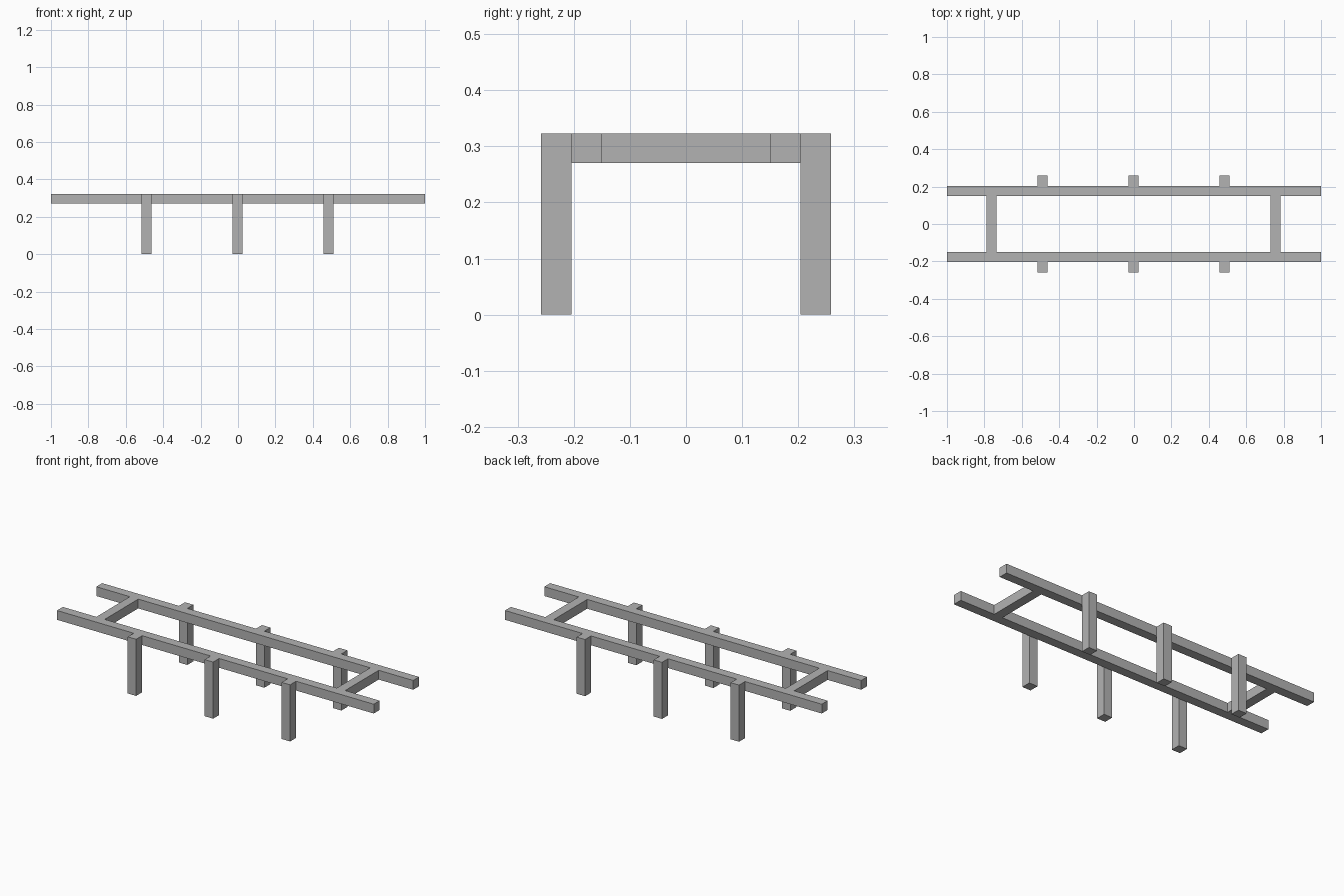
import bpy

if "Cube" in bpy.data.objects:
    bpy.data.objects.remove(bpy.data.objects["Cube"], do_unlink=True)

# Single plain grey
grey = bpy.data.materials.new("plain_grey")
grey.use_nodes = True
colour = (0.45, 0.45, 0.45, 1)
grey.diffuse_color = colour
grey.node_tree.nodes["Principled BSDF"].inputs["Base Color"].default_value = colour

THICK = 0.053      # square section of every beam
TOP = 0.323
INNER, OUTER, EDGE = 0.151, 0.204, 0.258   # rail inside, rail outside, leg outside
SHIFT = -0.003     # legs and crossbars sit slightly off centre


def beam(name, low, high):
    """Box between two opposite corners."""
    centre = [(a + b) / 2 for a, b in zip(low, high)]
    bpy.ops.mesh.primitive_cube_add(size=1, location=centre)
    obj = bpy.context.object
    obj.name = name
    obj.scale = [b - a for a, b in zip(low, high)]
    bpy.ops.object.transform_apply(location=False, rotation=False, scale=True)
    obj.data.materials.append(grey)
    return obj


half = THICK / 2

for side, label in ((-1, "front"), (1, "back")):
    # Long rail
    y0, y1 = sorted((side * INNER, side * OUTER))
    beam(f"{label}_rail", (-1, y0, TOP - THICK), (1, y1, TOP))
    # Legs against the outside of the rail
    y0, y1 = sorted((side * OUTER, side * EDGE))
    for x, place in ((-0.486, "right"), (0, "middle"), (0.486, "left")):
        x += SHIFT
        beam(f"{label}_{place}_leg", (x - half, y0, 0), (x + half, y1, TOP))

# Crossbars between the rails
for x, place in ((-0.759, "right"), (0.759, "left")):
    x += SHIFT
    beam(f"{place}_crossbar", (x - half, -INNER, TOP - THICK), (x + half, INNER, TOP))
